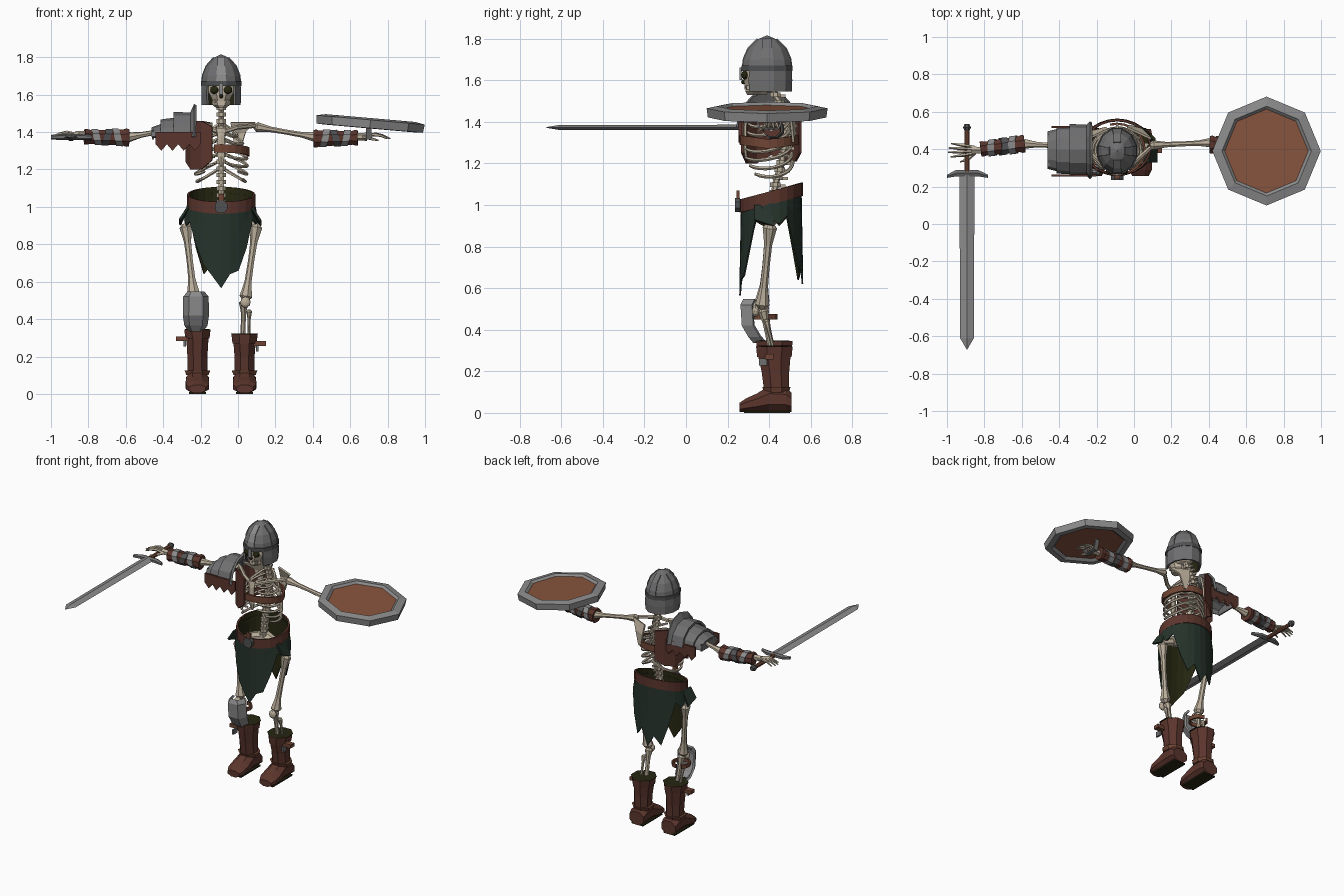
import bpy, bmesh, math
from mathutils import Vector

if "Cube" in bpy.data.objects:
    bpy.data.objects.remove(bpy.data.objects["Cube"])


def material(name, r, g, b):
    mat = bpy.data.materials.new(name)
    mat.use_nodes = True
    mat.diffuse_color = (r, g, b, 1)
    mat.node_tree.nodes["Principled BSDF"].inputs["Base Color"].default_value = (r, g, b, 1)
    return mat


bone_mat = material("bone", .50, .43, .33)
steel = material("steel", .16, .16, .165)
light_steel = material("light steel", .26, .26, .265)
dark_steel = material("dark steel", .08, .082, .085)
leather = material("dark leather", .105, .036, .026)
strap_mat = material("strap leather", .16, .06, .035)
wood = material("shield wood", .25, .09, .048)
cloth = material("green cloth", .019, .033, .024)
shadow = material("dark lining", .02, .02, .006)


def finish(name, bm, *mats):
    mesh = bpy.data.meshes.new(name)
    bm.to_mesh(mesh)
    bm.free()
    for mat in mats:
        mesh.materials.append(mat)
    obj = bpy.data.objects.new(name, mesh)
    bpy.context.collection.objects.link(obj)
    return obj


def tube(name, pts, radii, mat, sides=6, axis=None, off=None, cap=True):
    """Sweep an elliptical ring along points; axis fixes the ring direction."""
    bm = bmesh.new()
    pts = [Vector(p) for p in pts]
    off = math.pi / sides if off is None else off
    steep = sum(abs((b - a).z) for a, b in zip(pts, pts[1:]))
    length = sum((b - a).length for a, b in zip(pts, pts[1:]))
    ref = Vector((0, 1, 0)) if steep > .75 * length else Vector((0, 0, 1))
    rings = []
    for i, p in enumerate(pts):
        t = Vector(axis) if axis else pts[min(i + 1, len(pts) - 1)] - pts[max(i - 1, 0)]
        t.normalize()
        u = t.cross(ref).normalized()
        v = u.cross(t)
        r = radii[i] if isinstance(radii, (list, tuple)) else radii
        ra, rb = r if isinstance(r, tuple) else (r, r)
        angles = [off + math.tau * k / sides for k in range(sides)]
        rings.append([bm.verts.new(p + u * ra * math.cos(a) + v * rb * math.sin(a)) for a in angles])
    for low, high in zip(rings, rings[1:]):
        for k in range(sides):
            n = (k + 1) % sides
            bm.faces.new((low[k], low[n], high[n], high[k]))
    if cap:
        bm.faces.new(rings[0])
        bm.faces.new(rings[-1])
    bmesh.ops.recalc_face_normals(bm, faces=bm.faces)
    return finish(name, bm, mat)


def sheet(name, rows, mat, thick=.012, closed=False, inner=None):
    """Thickened grid of points; columns run counter-clockwise, rows go down."""
    bm = bmesh.new()
    grid = [[bm.verts.new(p) for p in row] for row in rows]
    n = len(grid[0])
    for a, b in zip(grid, grid[1:]):
        for k in range(n if closed else n - 1):
            m = (k + 1) % n
            bm.faces.new((a[k], b[k], b[m], a[m]))
    obj = finish(name, bm, mat, inner or mat)
    mod = obj.modifiers.new("thickness", "SOLIDIFY")
    mod.thickness = thick
    mod.material_offset = 1 if inner else 0
    return obj


def ball(name, loc, size, mat):
    bm = bmesh.new()
    bmesh.ops.create_icosphere(bm, subdivisions=2, radius=1)
    bmesh.ops.scale(bm, vec=size, verts=bm.verts)
    bmesh.ops.translate(bm, vec=loc, verts=bm.verts)
    return finish(name, bm, mat)


def box(name, loc, size, mat):
    bm = bmesh.new()
    bmesh.ops.create_cube(bm, size=1)
    bmesh.ops.scale(bm, vec=size, verts=bm.verts)
    bmesh.ops.translate(bm, vec=loc, verts=bm.verts)
    return finish(name, bm, mat)


def bone(name, a, b, r):
    a, b = Vector(a), Vector(b)
    shape = [(0, .8), (.05, 1.6), (.13, 1.3), (.25, .9), (.5, .8), (.75, .9), (.87, 1.3), (.95, 1.6), (1, .8)]
    return tube(name, [a.lerp(b, t) for t, _ in shape], [r * k for _, k in shape], bone_mat, 7)


MID, DEPTH = -.09, .40


def around(deg, rx, ry, z, cy=DEPTH):
    a = math.radians(deg)
    return (MID + rx * math.cos(a), cy + ry * math.sin(a), z)


# Helmet: dome, neck guard, brow band, crest strip and nose guard
full = range(15, 375, 30)
dome = [(1.815, .02), (1.795, .42), (1.75, .77), (1.70, .95), (1.655, 1)]
sheet("helmet_dome", [[around(d, .108 * k, .123 * k, z, .39) for d in full] for z, k in dome],
      steel, .012, True, shadow)
guard = range(-45, 226, 30)
sheet("helmet_neck_guard", [[around(d, .108 * k, .123 * k, z, .39) for d in guard]
                            for z, k in ((1.655, 1), (1.60, 1.02), (1.545, 1))], steel, .012, False, shadow)
sheet("helmet_brow_band", [[around(d, .112, .127, z, .39) for d in full] for z in (1.672, 1.645)],
      dark_steel, .008, True)
for label, deg in (("front", -90), ("back", 90), ("left", 0), ("right", 180)):
    sheet("helmet_crest_" + label, [[around(deg + s * (14 if k > .5 else 24), .111 * k, .126 * k, z + .006, .39)
                                     for s in (-1, 1)] for z, k in dome[1:]],
          light_steel if label == "front" else steel, .008)
box("nose_guard", (MID, .264, 1.632), (.022, .012, .06), light_steel)

# Skull with sockets, jaw and teeth
ball("skull", (MID, .385, 1.66), (.085, .105, .10), bone_mat)
tube("face", [(MID, .335, z) for z in (1.67, 1.62, 1.59, 1.565)], [(.075, .06), (.078, .063), (.06, .06), (.048, .055)],
     bone_mat, 8, (0, 0, 1))
tube("jaw", [(MID, .34, z) for z in (1.565, 1.545, 1.53)], [(.055, .055), (.05, .058), (.03, .05)], bone_mat, 8, (0, 0, 1))
for s in (-1, 1):
    ball("eye_socket", (MID + s * .036, .283, 1.625), (.024, .018, .022), shadow)
ball("nose_hole", (MID, .275, 1.592), (.01, .01, .012), shadow)
for i in range(-3, 4):
    box("tooth", (MID + i * .011, .288 + abs(i) * .003, 1.565), (.008, .012, .02), bone_mat)

# Spine
spine = [(1.0, .42), (1.1, .43), (1.2, .46), (1.4, .49), (1.5, .445), (1.57, .41)]
tube("spine", [(MID, y, z) for z, y in spine], .016, bone_mat)
for i in range(16):
    z = .99 + i * .036
    (z0, y0), (z1, y1) = next((p, q) for p, q in zip(spine, spine[1:]) if z <= q[0])
    y = y0 + (y1 - y0) * (z - z0) / (z1 - z0)
    tube("vertebra", [(MID, y, z - .011), (MID, y, z + .011)], .027, bone_mat, 8)
    box("vertebra_spur", (MID, y + .032, z - .006), (.012, .035, .014), bone_mat)

# Rib cage
widths = (.085, .115, .13, .138, .14, .138, .13)
for i, w in enumerate(widths):
    top = 1.45 - i * .04
    reach = 165 if i < 5 else 140 - 18 * (i - 5)
    for s in (-1, 1):
        path = []
        for k in range(10):
            t = k / 9
            x, y, z = around(90 - reach * t, w, .095 + .004 * i, top - .075 * math.sin(t * 2.2), .395)
            path.append((MID + s * (x - MID), y, z))
        tube("rib", path, [.009] * 9 + [.007], bone_mat, 5)
tube("sternum", [(MID, .295, 1.42), (MID, .285, 1.38), (MID, .285, 1.27), (MID, .29, 1.22)],
     [(.03, .012), (.022, .01), (.022, .01), (.008, .008)], bone_mat)

# Shoulders and arms
for s, side in ((1, "left"), (-1, "right")):
    sx = MID + s * .18
    tube(side + "_collarbone", [(MID + s * .02, .295, 1.405), (MID + s * .08, .32, 1.425), (sx, .41, 1.435)],
         .013, bone_mat)
    sheet(side + "_shoulder_blade", [[(MID + s * .05, .51, 1.45), (sx, .45, 1.45)],
                                     [(MID + s * .06, .52, 1.38), (MID + s * .13, .50, 1.40)],
                                     [(MID + s * .08, .51, 1.30), (MID + s * .10, .51, 1.30)]], bone_mat)
bone("left_upper_arm", (.085, .42, 1.43), (.43, .435, 1.37), .017)
bone("right_upper_arm", (-.27, .41, 1.43), (-.60, .43, 1.37), .017)


def bracer(side, a, b):
    a, b = Vector(a), Vector(b)
    d = (b - a).normalized()
    tube(side + "_bracer", [a.lerp(b, t) for t in (0, .06, .12, .88, .95, 1)],
         [.05, .052, .046, .04, .045, .044], leather, 8)
    for i, mat in enumerate((light_steel, dark_steel, light_steel)):
        c = a.lerp(b, .25 + i * .24)
        tilt = d + Vector((0, .1, .25 if i % 2 else -.25))
        tube(side + "_wrap", [c - d * .018, c + d * .018], .052 - i * .002, mat, 8, tilt)


def hand(side, wrist, s):
    """Open bony hand pointing along s * x."""
    w = Vector(wrist)
    tube(side + "_wrist", [w - Vector((s * .06, 0, 0)), w + Vector((s * .03, 0, 0))], [.018, .022], bone_mat)
    for i in range(4):
        y = (i - 1.5) * .02
        reach = .16 - abs(i - 1.4) * .014
        joints = [w + Vector((s * reach * t, y * (.5 + t * .7), z))
                  for t, z in ((.1, 0), (.45, .012), (.5, .012), (.75, .006), (1, -.01))]
        tube(side + "_finger", joints, [.009, .008, .011, .007, .004], bone_mat, 5)
    tube(side + "_thumb", [w + Vector((s * x, y, z)) for x, y, z in
                           ((.01, -.015, 0), (.05, -.05, -.01), (.09, -.062, -.02))], [.009, .009, .004], bone_mat, 5)


bracer("left", (.405, .425, 1.365), (.64, .415, 1.37))
hand("left", (.66, .41, 1.375), 1)
bracer("right", (-.585, .43, 1.37), (-.82, .40, 1.375))
hand("right", (-.84, .395, 1.385), -1)

# Shield
tilt = Vector((math.sin(.087), 0, math.cos(.087)))
hub = Vector((.707, .39, 1.447))
rim = [(-.012, .225), (-.028, .245), (-.026, .285), (.018, .291), (.028, .24), (.012, .222)]
tube("shield_rim", [hub + tilt * h for h, _ in rim], [r for _, r in rim], light_steel, 8, tilt, 0, False)
tube("shield_board", [hub - tilt * .012, hub + tilt * .014], .228, wood, 8, tilt, 0)
sheet("shield_grip", [[(.70 + s * .015, y, z) for s in (-1, 1)] for y, z in
                      ((.33, 1.43), (.35, 1.36), (.45, 1.36), (.47, 1.43))], steel)

# Sword
tube("sword_blade", [(-.893, y, 1.373) for y in (.27, -.61, -.67)], [(.04, .013), (.037, .012), (.002, .002)],
     light_steel, 4, (0, 1, 0), 0)
tube("sword_guard", [(x, y, 1.373) for x, y in ((-1, .255), (-.95, .272), (-.835, .272), (-.78, .255))],
     [(.01, .012), (.02, .016), (.02, .016), (.01, .012)], steel, 6, (1, 0, 0))
tube("sword_grip", [(-.893, .28, 1.373), (-.893, .51, 1.373)], .014, strap_mat, 8)
tube("sword_pommel", [(-.893, y, 1.373) for y in (.50, .515, .535)], [.015, .023, .014], dark_steel, 8)

# Shoulder armour
plates = ((-.235, .155, .175, -.255, .135, .13), (-.245, .135, .13, -.345, .14, .132),
          (-.32, .13, .105, -.415, .125, .092), (-.385, .12, .078, -.462, .10, .05))
for x0, ya, za, x1, yb, zb in plates:
    sheet("shoulder_plate", [[(x, .395 + y * math.cos(a * math.pi / 6), 1.375 + z * math.sin(a * math.pi / 6))
                              for a in range(7)] for x, y, z in ((x0, ya, za), (x1, yb, zb))], steel, .015)
box("shoulder_end_plate", (-.455, .395, 1.385), (.01, .17, .05), steel)
for s in (-1, 1):
    sheet("shoulder_fringe", [[(-.2 - i * .03, .395 + s * .13, z - (i % 2) * j) for i in range(9)]
                              for z, j in ((1.40, 0), (1.335, .035))], leather)

# Chest leather and strap
panel = [(105, 1.45, 1.25), (125, 1.46, 1.21), (150, 1.455, 1.20), (180, 1.38, 1.24),
         (210, 1.455, 1.20), (235, 1.46, 1.20), (255, 1.43, 1.25)]
sheet("chest_leather", [[around(d, .19, .15, a + (b - a) * t, .41) for d, a, b in panel] for t in (0, .5, 1)], leather)
sheet("chest_strap", [[around(d, .152, .142, z + .02 * abs(math.sin(math.radians(d)))) for d in range(-105, 106, 15)]
                      for z in (1.315, 1.27)], strap_mat)

# Belt and torn cloth
def belt_z(deg):
    return 1.035 + .04 * math.sin(math.radians(deg))


ring = range(0, 360, 15)
sheet("belt", [[around(d, .183, .152, belt_z(d) + h, .41) for d in ring] for h in (.032, -.032)],
      leather, .012, True, shadow)
hem = (.93, .91, .95, .80, .68, .74, .62, .70, .64, .78, .94, .90,
       .94, .90, .92, .80, .69, .63, .565, .64, .66, .78, .93, .91)
sheet("torn_cloth", [[around(d, .178 + .02 * t * abs(math.cos(math.radians(d))), .146 + .008 * t,
                             belt_z(d) + (hem[i] - belt_z(d)) * t, .41) for i, d in enumerate(ring)]
                     for t in (0, .4, 1)], cloth, .008, True, shadow)
for s in (-1, 1):
    sheet("hip_rag", [[(MID + s * (.17 + .045 * t), .33 + .09 * k, 1.0 - .07 * t - .03 * t * k) for k in (0, 1)]
                      for t in (0, 1)], cloth)
tube("belt_buckle", [(MID, .26, 1.0), (MID, .235, 1.0)], .036, dark_steel, 8)
box("buckle_tab", (MID, .25, 1.045), (.03, .016, .05), strap_mat)

# Pelvis
tube("pelvis", [(-.21, .42, .94), (MID, .44, .97), (.03, .42, .94)], [.035, .045, .035], bone_mat, 8)

# Legs and boots
for side, s, hip, knee, cx, top in (("left", 1, (.10, .405, .91), (.04, .365, .50), .035, .32),
                                    ("right", -1, (-.28, .405, .91), (-.235, .365, .52), -.217, .345)):
    bone(side + "_thigh_bone", hip, knee, .022)
    tube(side + "_hip_joint", [hip, (hip[0] - s * .07, .415, .935)], [.024, .028], bone_mat)
    bone(side + "_shin_bone", (knee[0] - s * .008, .37, knee[2]), (cx - s * .01, .42, .25), .017)
    bone(side + "_calf_bone", (knee[0] + s * .02, .385, knee[2] - .05), (cx + s * .025, .435, .25), .01)
    ball(side + "_kneecap", (knee[0], .335, knee[2] - .01), (.028, .018, .03), bone_mat)
    shaft = [(top, .425, .068, .088), (top - .05, .425, .064, .084), (.20, .43, .058, .072),
             (.12, .435, .057, .066), (.05, .44, .06, .068)]
    tube(side + "_boot_shaft", [(cx, y, z) for z, y, _, _ in shaft], [(a, b) for _, _, a, b in shaft],
         leather, 8, (0, 0, 1))
    foot = [(.508, .06, .05), (.48, .066, .065), (.40, .062, .068), (.34, .068, .048), (.29, .066, .036), (.257, .048, .024)]
    tube(side + "_boot_foot", [(cx, y, h * .924 + .004) for y, _, h in foot], [(w, h) for _, w, h in foot],
         leather, 8, (0, 1, 0))
    box(side + "_boot_sole", (cx, .39, .005), (.09, .22, .01), shadow)
    tube(side + "_boot_cuff", [(cx, .425, top - .05), (cx, .425, top)], [(.07, .09), (.076, .095)],
         leather, 8, (0, 0, 1), None, False)
    tube(side + "_boot_lining", [(cx, .425, top), (cx, .425, top + .003)], (.066, .086), shadow, 8, (0, 0, 1))
    tube(side + "_ankle_strap", [(cx, .435, .10), (cx, .435, .125)], (.064, .074), strap_mat, 8, (0, 0, 1))
    box(side + "_boot_strap", (cx + s * .08, .40, top - .05), (.07, .04, .025), strap_mat)
    box(side + "_boot_buckle", (cx + s * .068, .37, top - .075), (.012, .04, .035), steel)

# Knee guard on the right leg
guard_rows = [(.548, .275, .045), (.52, .262, .068), (.42, .268, .07), (.365, .30, .062), (.335, .325, .04)]
sheet("knee_guard", [[(-.225 + w * k, y + .055 * (abs(k) > .9), z) for k in (-1, -.55, .55, 1)]
                     for z, y, w in guard_rows], light_steel, .014)
sheet("knee_guard_strap", [[(-.225 + .062 * math.sin(a * .5), .375 - .065 * math.cos(a * .5), z) for a in range(-5, 6)]
                           + [(-.225, .44, z)] for z in (.475, .45)], strap_mat)
